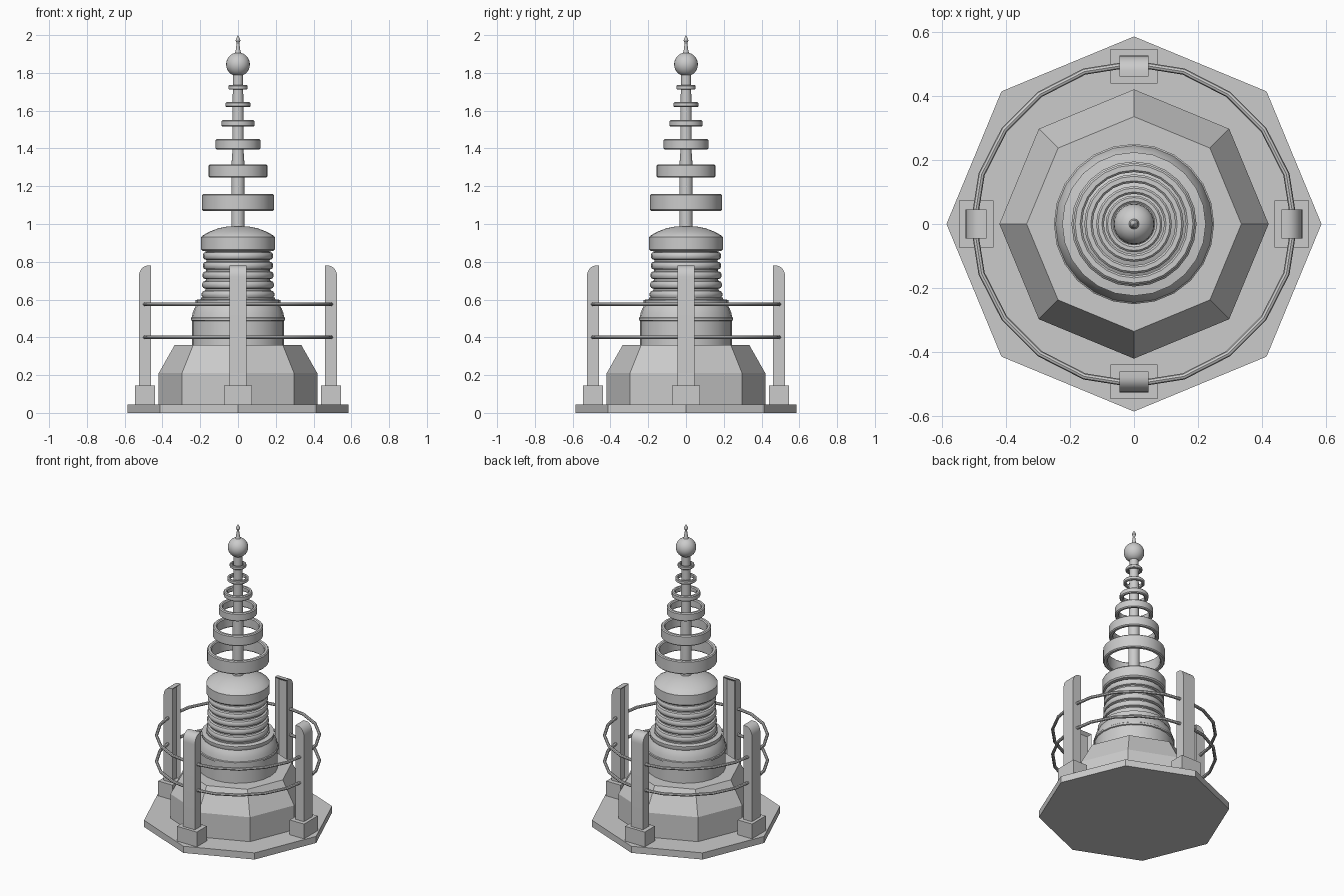
import bpy, bmesh
from math import sin, cos, pi, radians

if "Cube" in bpy.data.objects:
    bpy.data.objects.remove(bpy.data.objects["Cube"])


def finish(name, bm, smooth=True):
    bmesh.ops.recalc_face_normals(bm, faces=bm.faces[:])
    mesh = bpy.data.meshes.new(name)
    bm.to_mesh(mesh)
    bm.free()
    ob = bpy.data.objects.new(name, mesh)
    bpy.context.collection.objects.link(ob)
    if smooth:
        bpy.ops.object.select_all(action='DESELECT')
        bpy.context.view_layer.objects.active = ob
        ob.select_set(True)
        bpy.ops.object.shade_smooth_by_angle(angle=radians(35))
    return ob


def lathe(name, profile, sides=24, closed=False, smooth=True):
    """Revolve (radius, z) points around the z axis."""
    bm = bmesh.new()
    loops = [[bm.verts.new((r * cos(2 * pi * i / sides), r * sin(2 * pi * i / sides), z))
              for i in range(sides)] for r, z in profile]
    pairs = list(zip(loops, loops[1:]))
    if closed:
        pairs.append((loops[-1], loops[0]))
    else:
        bm.faces.new(loops[0])
        bm.faces.new(loops[-1])
    for a, b in pairs:
        for i in range(sides):
            j = (i + 1) % sides
            bm.faces.new((a[i], a[j], b[j], b[i]))
    return finish(name, bm, smooth)


# Octagonal plinth
lathe("base_plate", [(0.585, 0), (0.585, 0.045)], 8, smooth=False)
lathe("octagonal_body", [(0.42, 0.045), (0.42, 0.21), (0.335, 0.36)], 8, smooth=False)

# Round drum with its lip and shoulder
lathe("drum", [(0.243, 0.35), (0.243, 0.487), (0.25, 0.49), (0.25, 0.502), (0.245, 0.506),
               (0.24, 0.53), (0.231, 0.553), (0.22, 0.572), (0.224, 0.582), (0.224, 0.598),
               (0.195, 0.602), (0.195, 0.61)])

# Ribbed neck
neck = [(0.18, 0.605)]
for i in range(5):
    zc = 0.627 + 0.051 * i
    r = 0.192 - 0.002 * min(i, 3)
    neck += [(r - 0.018, zc - 0.021), (r - 0.006, zc - 0.017), (r, zc - 0.007),
             (r, zc + 0.007), (r - 0.006, zc + 0.017), (r - 0.018, zc + 0.021)]
neck.append((0.168, 0.87))
lathe("ribbed_neck", neck)

# Domed cap
lathe("domed_cap", [(0.17, 0.855), (0.188, 0.858), (0.195, 0.866), (0.195, 0.93), (0.188, 0.939),
                    (0.15, 0.96), (0.105, 0.977), (0.06, 0.986), (0.035, 0.988)])

# Spire pole
lathe("spire_pole", [(0.035, 0.97), (0.035, 1.31), (0.03, 1.38), (0.03, 1.6), (0.027, 1.72),
                     (0.027, 1.82)], 16)

# Floating rings, shrinking upwards: outer radius, bottom, top, wall
rings = [(0.19, 1.07, 1.16, 0.028), (0.155, 1.245, 1.315, 0.026), (0.118, 1.395, 1.45, 0.024),
         (0.088, 1.515, 1.55, 0.022), (0.066, 1.62, 1.645, 0.018), (0.051, 1.712, 1.735, 0.016)]
for n, (r, z0, z1, w) in enumerate(rings):
    b = min(0.006, w * 0.25)
    lathe(f"spire_ring_{n + 1}", [(r - w, z0 + b), (r - w + b, z0), (r - b, z0), (r, z0 + b),
                                  (r, z1 - b), (r - b, z1), (r - w + b, z1), (r - w, z1 - b)],
          closed=True)

# Ball and finial
ball = [(0.063 * sin(pi * i / 14), 1.845 - 0.063 * cos(pi * i / 14)) for i in range(1, 14)]
lathe("spire_ball", ball)
lathe("finial", [(0.018, 1.9), (0.013, 1.915), (0.007, 1.955), (0.007, 1.96), (0.013, 1.97),
                 (0.011, 1.98), (0.004, 1.993), (0.001, 2.0)], 12)

# Rail hoops, visibly faceted with 20 segments
for name, z in (("lower_rail", 0.40), ("upper_rail", 0.575)):
    lathe(name, [(0.5 + 0.01 * cos(pi * k / 4), z + 0.01 * sin(pi * k / 4)) for k in range(8)],
          20, closed=True)


# Posts with rounded outer tops and a recessed inner panel
def make_post(name):
    side = [(0.46, 0.13), (0.525, 0.13)]
    side += [(0.478 + 0.047 * cos(a * pi / 12), 0.72 + 0.06 * sin(a * pi / 12)) for a in range(7)]
    side.append((0.46, 0.78))
    bm = bmesh.new()
    face = bm.faces.new([bm.verts.new((x, -0.045, z)) for x, z in side])
    new = bmesh.ops.extrude_face_region(bm, geom=[face])["geom"]
    bmesh.ops.translate(bm, vec=(0, 0.09, 0),
                        verts=[v for v in new if isinstance(v, bmesh.types.BMVert)])
    bmesh.ops.recalc_face_normals(bm, faces=bm.faces[:])
    bm.normal_update()
    inner = [f for f in bm.faces if f.normal.x < -0.99]
    bmesh.ops.inset_region(bm, faces=inner, thickness=0.018, use_even_offset=True)
    bmesh.ops.translate(bm, vec=(0.018, 0, 0), verts=list({v for f in inner for v in f.verts}))
    return finish(name, bm)


def make_foot(name):
    bm = bmesh.new()
    bmesh.ops.create_cube(bm, size=1)
    bmesh.ops.scale(bm, vec=(0.107, 0.147, 0.1), verts=bm.verts[:])
    bmesh.ops.translate(bm, vec=(0.492, 0, 0.095), verts=bm.verts[:])
    return finish(name, bm, smooth=False)


for k, where in enumerate(("right", "back", "left", "front")):
    for ob in (make_post(f"{where}_post"), make_foot(f"{where}_post_foot")):
        ob.rotation_euler.z = k * pi / 2
